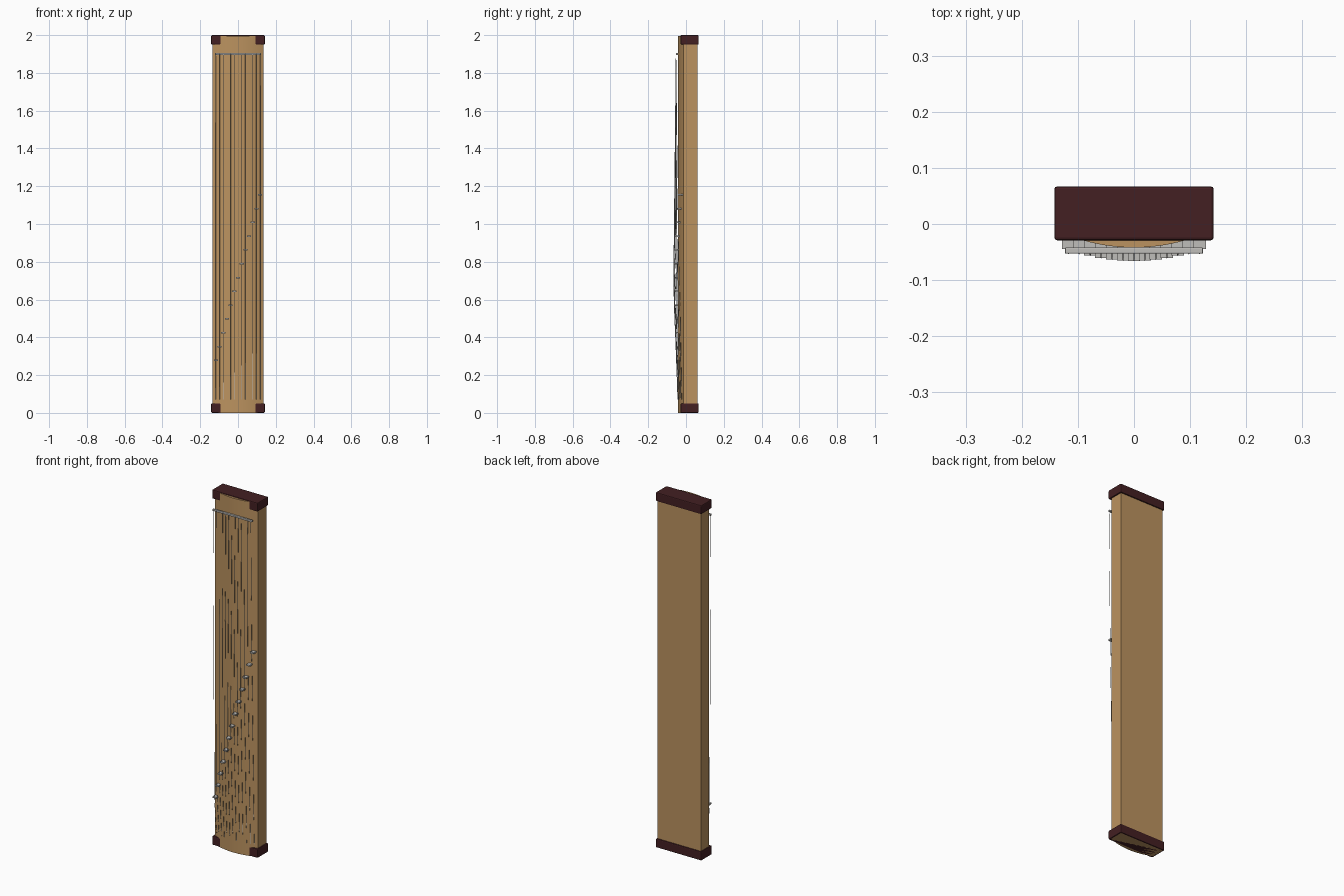
import bpy, bmesh
from mathutils import Vector

old = bpy.data.objects.get("Cube")
if old:
    bpy.data.objects.remove(old, do_unlink=True)


def material(name, rgb):
    m = bpy.data.materials.new(name)
    m.use_nodes = True
    col = (*rgb, 1.0)
    m.diffuse_color = col
    m.node_tree.nodes["Principled BSDF"].inputs["Base Color"].default_value = col
    return m


wood = material("warm wood", (0.50, 0.29, 0.115))
dark = material("dark red wood", (0.056, 0.014, 0.016))
grey = material("pale grey", (0.52, 0.51, 0.49))


def finish(name, bm, mat, smooth=False):
    bmesh.ops.recalc_face_normals(bm, faces=bm.faces[:])
    me = bpy.data.meshes.new(name)
    bm.to_mesh(me)
    bm.free()
    me.materials.append(mat)
    ob = bpy.data.objects.new(name, me)
    bpy.context.collection.objects.link(ob)
    if smooth:
        bpy.ops.object.select_all(action='DESELECT')
        ob.select_set(True)
        bpy.context.view_layer.objects.active = ob
        bpy.ops.object.shade_smooth_by_angle(angle=0.52)
    return ob


def box(name, lo, hi, mat, bevel=0.0):
    bm = bmesh.new()
    bmesh.ops.create_cube(bm, size=1.0)
    lo, hi = Vector(lo), Vector(hi)
    for v in bm.verts:
        v.co = (lo + hi) / 2 + v.co * (hi - lo)
    if bevel:
        bmesh.ops.bevel(bm, geom=bm.edges[:], offset=bevel, segments=2,
                        profile=0.5, affect='EDGES')
    return finish(name, bm, mat)


def tube(name, points, radius, mat):
    cu = bpy.data.curves.new(name, 'CURVE')
    cu.dimensions = '3D'
    cu.bevel_depth = radius
    cu.bevel_resolution = 0
    cu.use_fill_caps = True
    sp = cu.splines.new('POLY')
    sp.points.add(len(points) - 1)
    for p, co in zip(sp.points, points):
        p.co = (*co, 1.0)
    cu.materials.append(mat)
    ob = bpy.data.objects.new(name, cu)
    bpy.context.collection.objects.link(ob)
    return ob


def arch(x):
    """Front surface of the soundboard."""
    return -0.042 + 1.55 * x * x


# Long body with an arched front
HALF, BACK, TOP = 0.135, 0.061, 1.995
xs = [-HALF + 2 * HALF * i / 20 for i in range(21)]
outline = [(x, arch(x)) for x in xs] + [(HALF, BACK), (-HALF, BACK)]
bm = bmesh.new()
base = bm.faces.new([bm.verts.new((x, y, 0.0)) for x, y in outline])
ext = bmesh.ops.extrude_face_region(bm, geom=[base], use_keep_orig=True)
for v in ext["geom"]:
    if isinstance(v, bmesh.types.BMVert):
        v.co.z = TOP
finish("body", bm, wood, smooth=True)

# End caps
for name, z in (("lower_cap", 0.0), ("upper_cap", 1.95)):
    box(name, (-0.142, -0.029, z), (0.142, 0.067, z + 0.05), dark, 0.005)

# Fixed bar the strings start from
box("string_bar", (-0.123, -0.053, 1.895), (0.123, -0.0415, 1.905), grey, 0.002)

# Diagonal row of bridges, each carrying one string
COUNT = 13
for i in range(COUNT):
    t = i / (COUNT - 1)
    x = -0.117 + 0.234 * t
    z = 0.278 + 0.877 * t
    crest = arch(x) - 0.0235
    box(f"bridge_{i + 1}", (x - 0.011, crest, z - 0.004),
        (x + 0.011, arch(x) + 0.004, z + 0.004), grey)
    tube(f"string_{i + 1}",
         [(x, -0.053, 1.9), (x, crest, z), (x, arch(x) - 0.002, 0.07)],
         0.001, grey)
